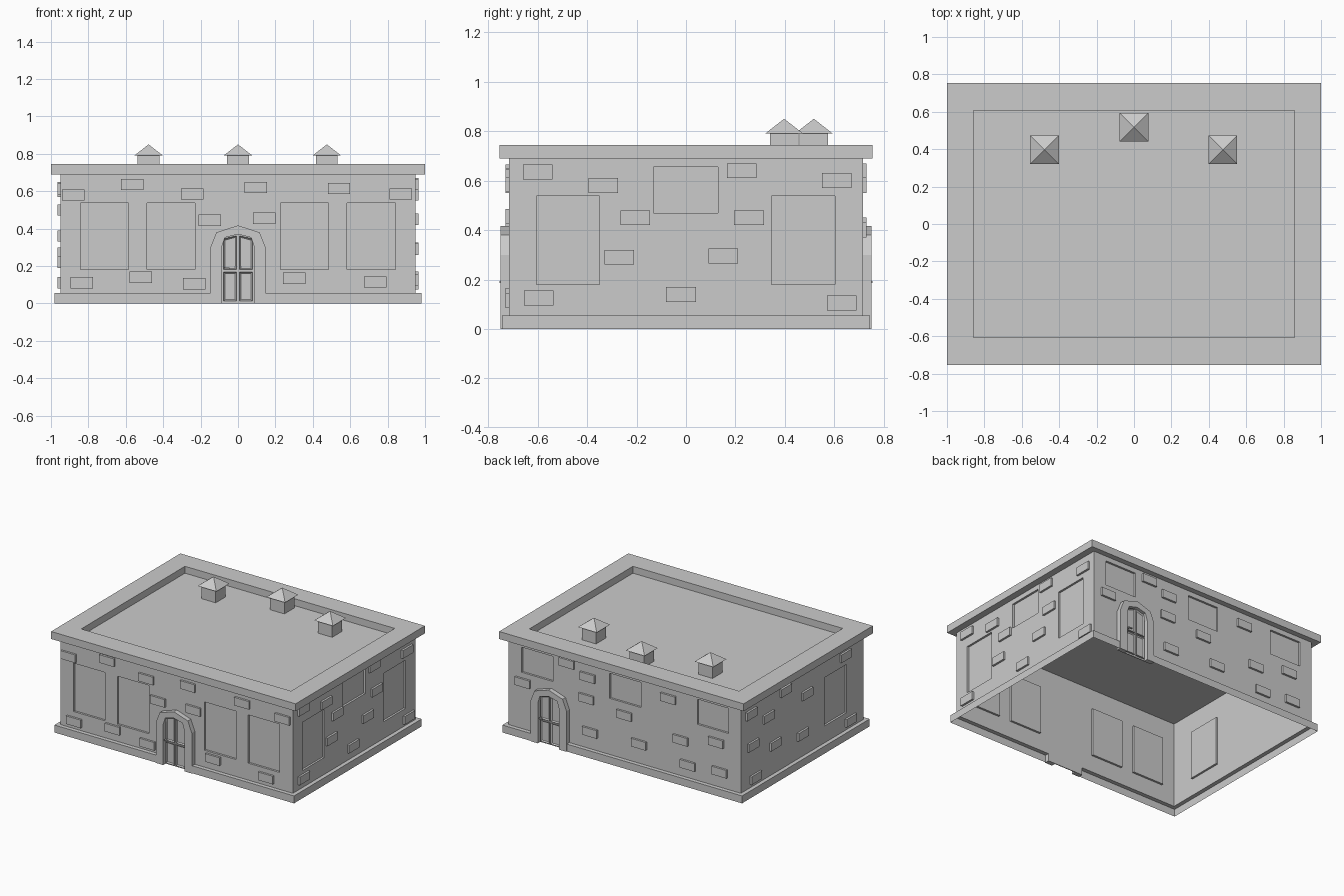
import bpy, bmesh, math
from mathutils import Matrix

cube = bpy.data.objects.get("Cube")
if cube:
    bpy.data.objects.remove(cube)

stone = bpy.data.materials.new("grey stone")
stone.use_nodes = True
GREY = (0.6, 0.6, 0.6, 1)
stone.diffuse_color = GREY
stone.node_tree.nodes["Principled BSDF"].inputs["Base Color"].default_value = GREY

EAVE, TOP, PLINTH = 0.69, 0.745, 0.055
HX, HY, STEP = 0.95, 0.715, 0.03


def finish(bm, name, angle=0):
    bm.transform(Matrix.Rotation(math.radians(angle), 4, "Z"))
    mesh = bpy.data.meshes.new(name)
    bm.to_mesh(mesh)
    bm.free()
    mesh.materials.append(stone)
    obj = bpy.data.objects.new(name, mesh)
    bpy.context.collection.objects.link(obj)
    return obj


def face(bm, pts):
    return bm.faces.new([bm.verts.new(p) for p in pts])


def box(bm, x, y, z):
    m = Matrix.Translation([(a + b) / 2 for a, b in (x, y, z)])
    s = Matrix.Diagonal([b - a for a, b in (x, y, z)] + [1])
    bmesh.ops.create_cube(bm, size=1, matrix=m @ s)


def prism(bm, outline, y0, y1):
    """Extrude an (x, z) outline from y0 out to y1; returns the outer face."""
    n = len(outline)
    a = [bm.verts.new((x, y0, z)) for x, z in outline]
    b = [bm.verts.new((x, y1, z)) for x, z in outline]
    for i in range(n):
        j = (i + 1) % n
        bm.faces.new((a[i], a[j], b[j], b[i]))
    bm.faces.new(a[::-1])
    return bm.faces.new(b)


def wall(name, angle, half, dist, windows):
    """Wall sheet with shallow window recesses."""
    bm = bmesh.new()
    xs = sorted({-half, half} | {v for w in windows for v in w[:2]})
    zs = sorted({PLINTH, EAVE} | {v for w in windows for v in w[2:]})
    for x0, x1 in zip(xs, xs[1:]):
        for z0, z1 in zip(zs, zs[1:]):
            cx, cz = (x0 + x1) / 2, (z0 + z1) / 2
            if not any(a < cx < b and c < cz < d for a, b, c, d in windows):
                face(bm, [(x0, -dist, z0), (x1, -dist, z0), (x1, -dist, z1), (x0, -dist, z1)])
    back = 0.015 - dist
    for a, b, c, d in windows:
        ring = [(a, c), (b, c), (b, d), (a, d)]
        face(bm, [(x, back, z) for x, z in ring])
        for (x0, z0), (x1, z1) in zip(ring, ring[1:] + ring[:1]):
            face(bm, [(x0, -dist, z0), (x1, -dist, z1), (x1, back, z1), (x0, back, z0)])
    bmesh.ops.remove_doubles(bm, verts=bm.verts, dist=0.0005)
    finish(bm, name + "_wall", angle)


def plinth(name, angle, half, dist, door):
    """Projecting skirting, interrupted by a doorway."""
    bm = bmesh.new()
    ends = [(-half, half)] if door is None else [(-half, door - 0.13), (door + 0.13, half)]
    out = -dist - STEP
    for a, b in ends:
        oa = a - STEP if a == -half else a
        ob = b + STEP if b == half else b
        face(bm, [(a, -dist, PLINTH), (oa, out, PLINTH), (ob, out, PLINTH), (b, -dist, PLINTH)])
        face(bm, [(oa, out, 0), (ob, out, 0), (ob, out, PLINTH), (oa, out, PLINTH)])
    finish(bm, name + "_plinth", angle)


def bricks(name, angle, dist, spots):
    bm = bmesh.new()
    for x, z in spots:
        box(bm, (x - 0.06, x + 0.06), (-dist - 0.015, -dist), (z - 0.03, z + 0.03))
    finish(bm, name + "_raised_bricks", angle)


def doorway(name, angle, dist, cx):
    outer = [(-0.147, 0), (-0.147, 0.3), (-0.115, 0.38), (0, 0.417)]
    inner = [(-0.087, 0), (-0.087, 0.3), (-0.07, 0.352), (0, 0.37)]

    def arch(pts):
        return [(cx + x, z) for x, z in pts] + [(cx - x, z) for x, z in pts[-2::-1]]

    # Arched stone surround
    bm = bmesh.new()
    o, i = arch(outer), arch(inner)
    for k in range(len(o) - 1):
        prism(bm, [o[k], o[k + 1], i[k + 1], i[k]], -dist, -dist - 0.035)
    bmesh.ops.remove_doubles(bm, verts=bm.verts, dist=0.0005)
    finish(bm, name + "_door_surround", angle)

    # Door leaves with four panels and a handle
    bm = bmesh.new()
    prism(bm, i, -dist, -dist - 0.006)
    for s in (-1, 1):
        for z0, z1, z2 in ((0.012, 0.168, 0.168), (0.18, 0.362, 0.345)):
            pts = [(cx + s * 0.007, z0), (cx + s * 0.077, z0), (cx + s * 0.077, z2), (cx + s * 0.007, z1)]
            f = prism(bm, pts, -dist - 0.006, -dist - 0.018)
            bm.normal_update()
            bmesh.ops.inset_region(bm, faces=[f], thickness=0.011)
            bmesh.ops.translate(bm, verts=f.verts, vec=(0, 0.008, 0))
    box(bm, (cx - 0.075, cx - 0.045), (-dist - 0.04, -dist - 0.034), (0.185, 0.193))
    box(bm, (cx - 0.075, cx - 0.067), (-dist - 0.036, -dist - 0.015), (0.185, 0.193))
    bmesh.ops.recalc_face_normals(bm, faces=bm.faces)
    finish(bm, name + "_door", angle)


TALL, HIGH = (0.18, 0.537), (0.47, 0.655)
# name: angle, half width, distance, door position, windows, brick centres
sides = {
    "front": (0, HX, HY, 0,
              [(x, x + 0.257) + TALL for x in (-0.843, -0.486, 0.226, 0.584)],
              [(-0.88, 0.58), (-0.565, 0.635), (-0.245, 0.585), (-0.15, 0.445), (0.14, 0.455),
               (0.095, 0.62), (0.54, 0.615), (0.87, 0.585), (-0.835, 0.11), (-0.52, 0.14),
               (-0.235, 0.105), (0.3, 0.135), (0.735, 0.115)]),
    "left": (90, HY, HX, None,
             [(-0.605, -0.35) + TALL, (-0.132, 0.13) + HIGH, (0.345, 0.602) + TALL],
             [(-0.6, 0.635), (-0.335, 0.58), (-0.205, 0.45), (-0.27, 0.29), (-0.595, 0.125),
              (-0.02, 0.14), (0.15, 0.295), (0.255, 0.45), (0.225, 0.64), (0.61, 0.6), (0.63, 0.105)]),
    "back": (180, HX, HY, -0.6,
             [(x, x + 0.257) + HIGH for x in (-0.845, -0.125, 0.593)],
             [(-0.47, 0.64), (-0.3, 0.58), (-0.83, 0.4), (-0.31, 0.42), (-0.28, 0.18), (0.0, 0.38),
              (0.12, 0.2), (0.36, 0.6), (0.46, 0.32), (0.75, 0.38), (0.52, 0.15), (0.78, 0.17)]),
    "right": (270, HY, HX, None,
              [(0.26, 0.52) + TALL],
              [(-0.6, 0.6), (-0.4, 0.5), (-0.2, 0.62), (-0.32, 0.27), (0.0, 0.22), (-0.55, 0.11),
               (0.05, 0.5), (0.5, 0.61), (0.56, 0.11), (-0.58, 0.36)]),
}
for name, (angle, half, dist, door, windows, spots) in sides.items():
    wall(name, angle, half, dist, windows)
    plinth(name, angle, half, dist, door)
    bricks(name, angle, dist, spots)
    if door is not None:
        doorway(name, angle, dist, door)

# Flat roof with a raised parapet rim
bm = bmesh.new()
rings = []
for x, y, z in ((1, 0.755, EAVE), (1, 0.755, TOP), (0.858, 0.606, TOP), (0.858, 0.606, EAVE + 0.004)):
    rings.append([bm.verts.new((sx * x, sy * y, z)) for sx, sy in ((-1, -1), (1, -1), (1, 1), (-1, 1))])
for a, b in zip(rings, rings[1:]):
    for k in range(4):
        j = (k + 1) % 4
        bm.faces.new((a[k], a[j], b[j], b[k]))
bm.faces.new(rings[0][::-1])
bm.faces.new(rings[-1])
finish(bm, "roof")

# Roof vents with pyramid caps
for label, x, y in (("right", -0.478, 0.397), ("middle", 0, 0.517), ("left", 0.475, 0.397)):
    bm = bmesh.new()
    box(bm, (x - 0.058, x + 0.058), (y - 0.058, y + 0.058), (EAVE, 0.79))
    turn = Matrix.Translation((x, y, 0.82)) @ Matrix.Rotation(math.pi / 4, 4, "Z")
    bmesh.ops.create_cone(bm, cap_ends=True, segments=4, radius1=0.077 * math.sqrt(2),
                          radius2=0, depth=0.06, matrix=turn)
    finish(bm, label + "_roof_vent")
